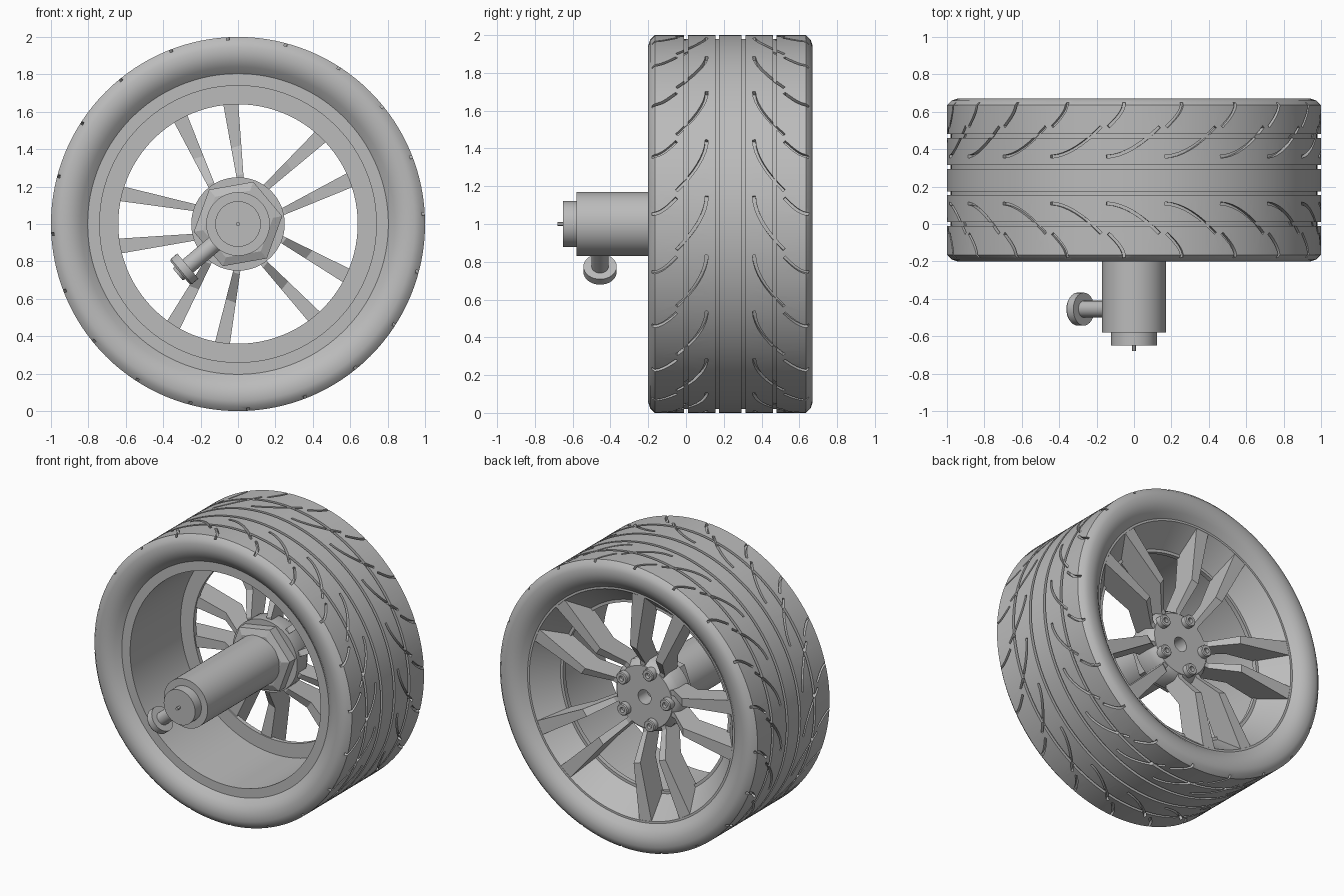
import bpy, bmesh, math
from mathutils import Matrix, Vector

if "Cube" in bpy.data.objects:
    bpy.data.objects.remove(bpy.data.objects["Cube"])

grey = bpy.data.materials.new("plain grey")
grey.use_nodes = True
grey.diffuse_color = (0.5, 0.5, 0.5, 1)
grey.node_tree.nodes["Principled BSDF"].inputs["Base Color"].default_value = (0.5, 0.5, 0.5, 1)
AXLE = Matrix.Translation((0, 0, 1))
MID = 0.235  # middle of the tyre width


def finish(name, bm, matrix=AXLE, smooth=True):
    bmesh.ops.remove_doubles(bm, verts=bm.verts, dist=1e-5)
    bmesh.ops.recalc_face_normals(bm, faces=bm.faces)
    bmesh.ops.transform(bm, matrix=matrix, verts=bm.verts)
    mesh = bpy.data.meshes.new(name)
    bm.to_mesh(mesh)
    bm.free()
    mesh.materials.append(grey)
    ob = bpy.data.objects.new(name, mesh)
    bpy.context.collection.objects.link(ob)
    if smooth:
        smooth_object(ob)
    return ob


def activate(ob):
    bpy.ops.object.select_all(action='DESELECT')
    ob.select_set(True)
    bpy.context.view_layer.objects.active = ob


def smooth_object(ob):
    activate(ob)
    bpy.ops.object.shade_smooth_by_angle(angle=math.radians(30))


def lathe(name, profile, segs=48, closed=False, matrix=AXLE, turn=0, smooth=True):
    """Spin (radius, y) points about the y axis."""
    bm = bmesh.new()
    start = Matrix.Rotation(turn, 3, 'Y')
    vs = [bm.verts.new(start @ Vector((r, y, 0))) for r, y in profile]
    es = [bm.edges.new(p) for p in zip(vs, vs[1:])]
    if closed:
        es.append(bm.edges.new((vs[-1], vs[0])))
    bmesh.ops.spin(bm, geom=vs + es, cent=(0, 0, 0), axis=(0, 1, 0),
                   angle=math.tau, steps=segs, use_merge=False)
    return finish(name, bm, matrix, smooth)


def rod(name, radius, y0, y1, segs=48, matrix=AXLE):
    return lathe(name, [(0, y0), (radius, y0), (radius, y1), (0, y1)], segs, matrix=matrix)


# Tyre: half profile with channels, mirrored across the width
half = [(0.78, -0.12), (0.81, -0.145), (0.84, -0.172), (0.87, -0.19), (0.905, -0.2),
        (0.945, -0.2), (0.975, -0.19), (1.0, -0.165)]
for y in (0.0, 0.165):
    half += [(1.0, y - 0.01), (0.98, y - 0.01), (0.98, y + 0.01), (1.0, y + 0.01)]
tyre = lathe("tyre", half + [(r, 2 * MID - y) for r, y in reversed(half)],
             128, closed=True, smooth=False)


# Curved tread cuts
def add_cut(bm, path, width=0.008):
    rings = []
    for i, (a, y) in enumerate(path):
        a0, y0 = path[max(i - 1, 0)]
        a1, y1 = path[min(i + 1, len(path) - 1)]
        side = Vector((y1 - y0, a0 - a1)).normalized() * width
        ring = []
        for s, r in ((-1, 0.975), (1, 0.975), (1, 1.02), (-1, 1.02)):
            b = a + s * side.x
            ring.append(bm.verts.new((r * math.cos(b), y + s * side.y, r * math.sin(b))))
        rings.append(ring)
    for p, q in zip(rings, rings[1:]):
        for k in range(4):
            bm.faces.new((p[k], p[(k + 1) % 4], q[(k + 1) % 4], q[k]))
    bm.faces.new(rings[0])
    bm.faces.new(rings[-1])


bm = bmesh.new()
steps = [i / 8 for i in range(9)]
for k in range(20):
    a = math.radians(8.5 + 18 * k)
    long_cut = [(a - 0.285 * t, 0.11 - 0.16 * t ** 1.8) for t in steps]
    short_cut = [(a - 0.01 - 0.085 * math.sin(t * math.pi / 2), -0.05 - 0.13 * t) for t in steps]
    for path in (long_cut, short_cut):
        add_cut(bm, path)
        add_cut(bm, [(b, 2 * MID - y) for b, y in path])
cutter = finish("tread_cutter", bm, smooth=False)
cutter.hide_render = True
mod = tyre.modifiers.new("tread", 'BOOLEAN')
mod.operation = 'DIFFERENCE'
mod.solver = 'EXACT'
mod.object = cutter
activate(tyre)
bpy.ops.object.modifier_apply(modifier="tread")
bpy.data.objects.remove(cutter)
smooth_object(tyre)

# Rim: barrel open to the front, flange and cone at the back
lathe("rim", [(0.74, -0.14), (0.83, -0.14), (0.83, 0.61), (0.79, 0.61), (0.66, 0.45),
              (0.64, 0.45), (0.64, 0.42), (0.74, 0.42)], 96, closed=True)

# Spokes: five pairs of kinked blades
side_profile = [(0.16, 0.33), (0.25, 0.33), (0.4, 0.43), (0.66, 0.43),
                (0.8, 0.61), (0.39, 0.595), (0.23, 0.46), (0.16, 0.45)]
for k in range(5):
    bm = bmesh.new()
    for s in (-1, 1):
        edges = []
        for e in (-1, 1):
            edges.append([bm.verts.new((r, y, s * (0.043 + 0.155 * r) + e * (0.006 + 0.055 * r)))
                          for r, y in side_profile])
            bm.faces.new(edges[-1])
        n = len(side_profile)
        for i in range(n):
            j = (i + 1) % n
            bm.faces.new((edges[0][i], edges[0][j], edges[1][j], edges[1][i]))
    turn = Matrix.Rotation(-math.radians(34 + 72 * k), 4, 'Y')
    finish("spoke_pair", bm, AXLE @ turn, smooth=False)
    # Socket-headed bolt between the two blades
    bolt = [(0, 0.475), (0.018, 0.475), (0.018, 0.5), (0.036, 0.5), (0.042, 0.494),
            (0.042, 0.44), (0, 0.44)]
    lathe("wheel_bolt", bolt, 20, matrix=AXLE @ turn @ Matrix.Translation((0.185, 0, 0)))

# Hub with a central bore, and the hexagonal adapter
lathe("hub", [(0, 0.36), (0.05, 0.36), (0.05, 0.46), (0.215, 0.46), (0.23, 0.445),
              (0.25, 0.41), (0.25, 0.3), (0, 0.3)], 64)
lathe("hex_adapter", [(0, 0.215), (0.19, 0.215), (0.24, 0.235), (0.24, 0.3), (0, 0.3)],
      6, turn=math.radians(-10), smooth=False)

# Motor body, end cap and pin
rod("motor_body", 0.17, -0.58, 0.23, 64)
rod("motor_cap", 0.122, -0.65, -0.57)
rod("motor_pin", 0.01, -0.68, -0.64, 12)

# Side knob pointing down and to the right
radial = (Matrix.Translation((0, -0.455, 1)) @ Matrix.Rotation(-math.radians(220), 4, 'Y')
          @ Matrix.Rotation(-math.pi / 2, 4, 'Z'))
rod("knob_stem", 0.045, 0.12, 0.36, 24, radial)
lathe("knob_head", [(0, 0.35), (0.088, 0.35), (0.088, 0.395), (0.08, 0.405), (0.045, 0.405),
                    (0.04, 0.42), (0, 0.42)], 32, matrix=radial)
